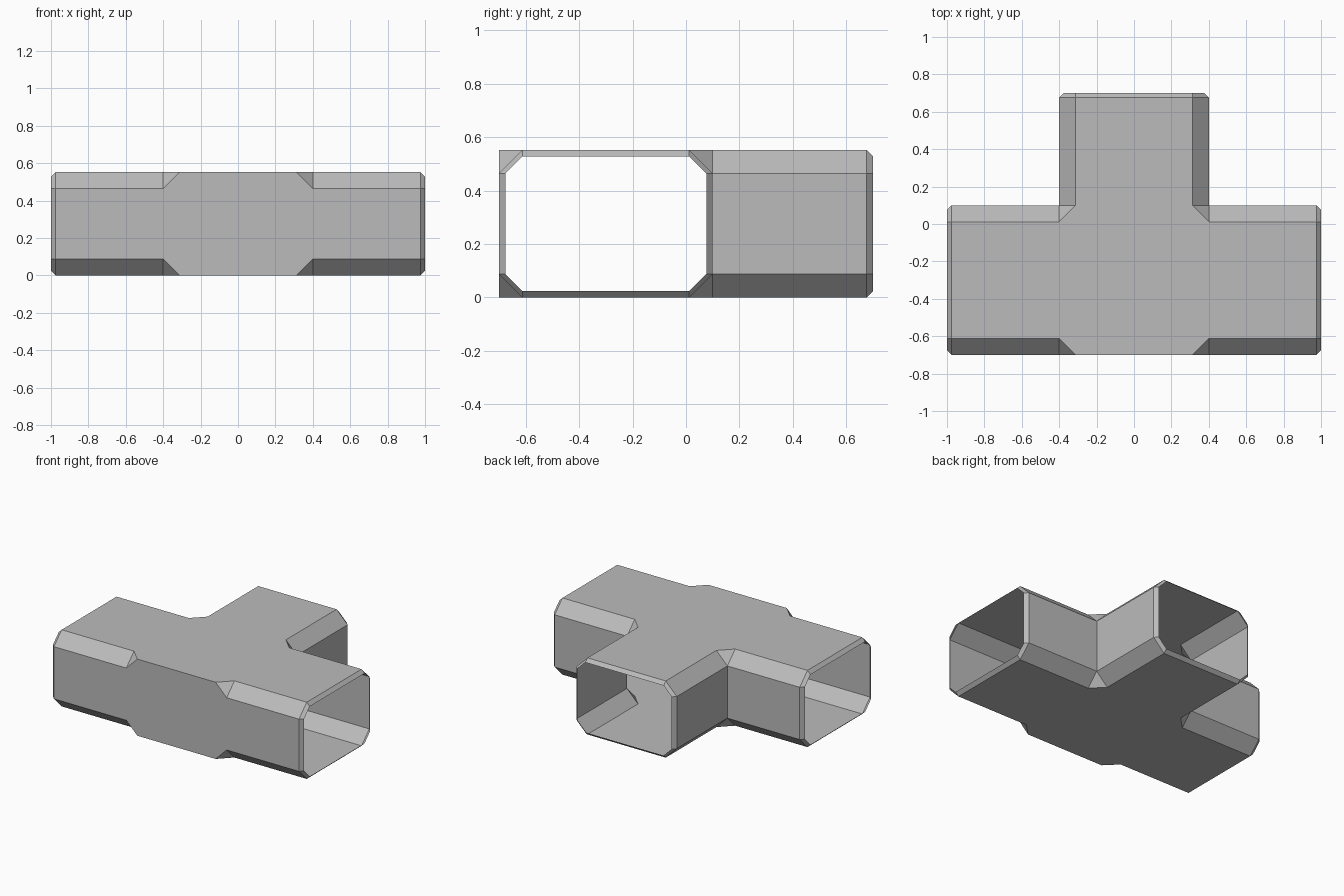
import bpy, bmesh
from mathutils import Vector

if "Cube" in bpy.data.objects:
    bpy.data.objects.remove(bpy.data.objects["Cube"])

LO, HI = Vector((-0.4, -0.7, 0.0)), Vector((0.4, 0.1, 0.552))   # junction box
CUT, LIP, ARM = 0.088, 0.024, 0.6

bm = bmesh.new()
cache = {}

def vert(co):
    key = tuple(round(c, 4) for c in co)
    if key not in cache:
        cache[key] = bm.verts.new(co)
    return cache[key]

def corner(signs, slide):
    """Box corner, slid inward along one axis by the corner cut."""
    p = Vector([HI[i] if signs[i] > 0 else LO[i] for i in range(3)])
    p[slide] -= signs[slide] * CUT
    return p

def octagon(axis, side, lip=0.0):
    """Ring of the box face on the given axis, optionally narrowed."""
    u, v = [i for i in range(3) if i != axis]
    ring = []
    for su, sv, first in ((1, 1, v), (-1, 1, u), (-1, -1, v), (1, -1, u)):
        s = [0, 0, 0]
        s[axis], s[u], s[v] = side, su, sv
        for slide in (first, u + v - first):
            p = corner(s, slide)
            flush = u + v - slide
            p[flush] -= s[flush] * lip
            ring.append(p)
    return ring

def tube(axis, side):
    """Open arm: straight octagonal sleeve ending in a narrowed lip."""
    d = Vector()
    d[axis] = side
    rings = [octagon(axis, side),
             [p + d * (ARM - LIP) for p in octagon(axis, side)],
             [p + d * ARM for p in octagon(axis, side, LIP)]]
    for a, b in zip(rings, rings[1:]):
        for i in range(8):
            j = (i + 1) % 8
            bm.faces.new([vert(p) for p in (a[i], a[j], b[j], b[i])])

# junction: top, bottom and front walls plus the cut corners
for axis, side in ((2, 1), (2, -1), (1, -1)):
    bm.faces.new([vert(p) for p in octagon(axis, side)])
for sx in (-1, 1):
    for sy in (-1, 1):
        for sz in (-1, 1):
            bm.faces.new([vert(corner((sx, sy, sz), k)) for k in range(3)])

# left, right and back arms
for axis, side in ((0, -1), (0, 1), (1, 1)):
    tube(axis, side)

bmesh.ops.recalc_face_normals(bm, faces=bm.faces)
# make sure the shell faces outward
bm.normal_update()
top = max(bm.faces, key=lambda f: f.calc_center_median().z)
if top.normal.z < 0:
    bmesh.ops.reverse_faces(bm, faces=bm.faces)

mesh = bpy.data.meshes.new("tee_duct")
bm.to_mesh(mesh)
bm.free()

# dark grey metal
metal = bpy.data.materials.new("dark_grey")
metal.diffuse_color = (0.5, 0.5, 0.5, 1.0)
metal.use_nodes = True
metal.node_tree.nodes["Principled BSDF"].inputs["Base Color"].default_value = metal.diffuse_color
mesh.materials.append(metal)
bpy.context.collection.objects.link(bpy.data.objects.new("tee_duct", mesh))
